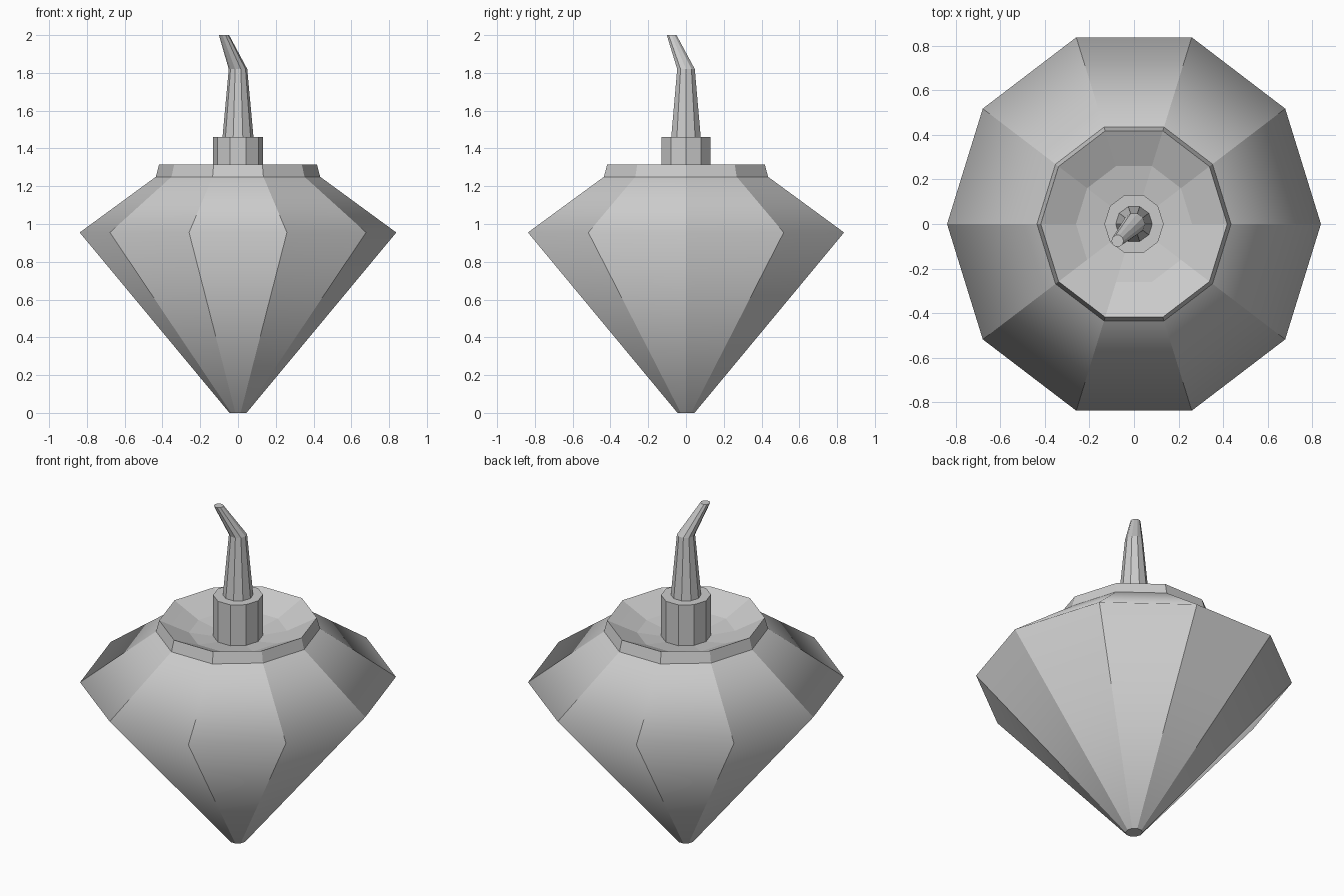
import bpy, bmesh, math

if "Cube" in bpy.data.objects:
    bpy.data.objects.remove(bpy.data.objects["Cube"])

SIDES = 10


def loft(name, rings, smooth_rings=(), y_scale=1.0):
    """Skin stacked ten-sided rings (cx, cy, z, radius) and cap both ends."""
    bm = bmesh.new()
    loops = []
    for cx, cy, z, r in rings:
        loops.append([bm.verts.new((
            cx + r * math.cos(2 * math.pi * i / SIDES),
            cy + r * y_scale * math.sin(2 * math.pi * i / SIDES), z))
            for i in range(SIDES)])
    for a, b in zip(loops, loops[1:]):
        for i in range(SIDES):
            j = (i + 1) % SIDES
            bm.faces.new((a[i], a[j], b[j], b[i]))
    bm.faces.new(loops[0][::-1])
    bm.faces.new(loops[-1])
    bmesh.ops.recalc_face_normals(bm, faces=bm.faces)
    # only the chosen rings shade smoothly, every other edge stays crisp
    soft = {frozenset((loops[k][i], loops[k][(i + 1) % SIDES]))
            for k in smooth_rings for i in range(SIDES)}
    for f in bm.faces:
        f.smooth = bool(soft)
    for e in bm.edges:
        e.smooth = frozenset(e.verts) in soft
    mesh = bpy.data.meshes.new(name)
    bm.to_mesh(mesh)
    bm.free()
    obj = bpy.data.objects.new(name, mesh)
    bpy.context.collection.objects.link(obj)
    return obj


# Faceted top-shaped body with a rim and a shallow dish in its crown
body = [(0.045, 0), (0.838, 0.955), (0.435, 1.25), (0.418, 1.315),
        (0.355, 1.285), (0.26, 1.24), (0.12, 1.215)]
loft("body", [(0, 0, z, r) for r, z in body], smooth_rings=(1,), y_scale=1.05)

# Collar standing in the dish
loft("collar", [(0, 0, 1.2, 0.133), (0, 0, 1.46, 0.133)], y_scale=1.03)

# Tapered stem with a bent tip
loft("stem", [(0, 0, 1.45, 0.083), (0, 0, 1.82, 0.049),
              (-0.074, -0.076, 2.0, 0.027)])
